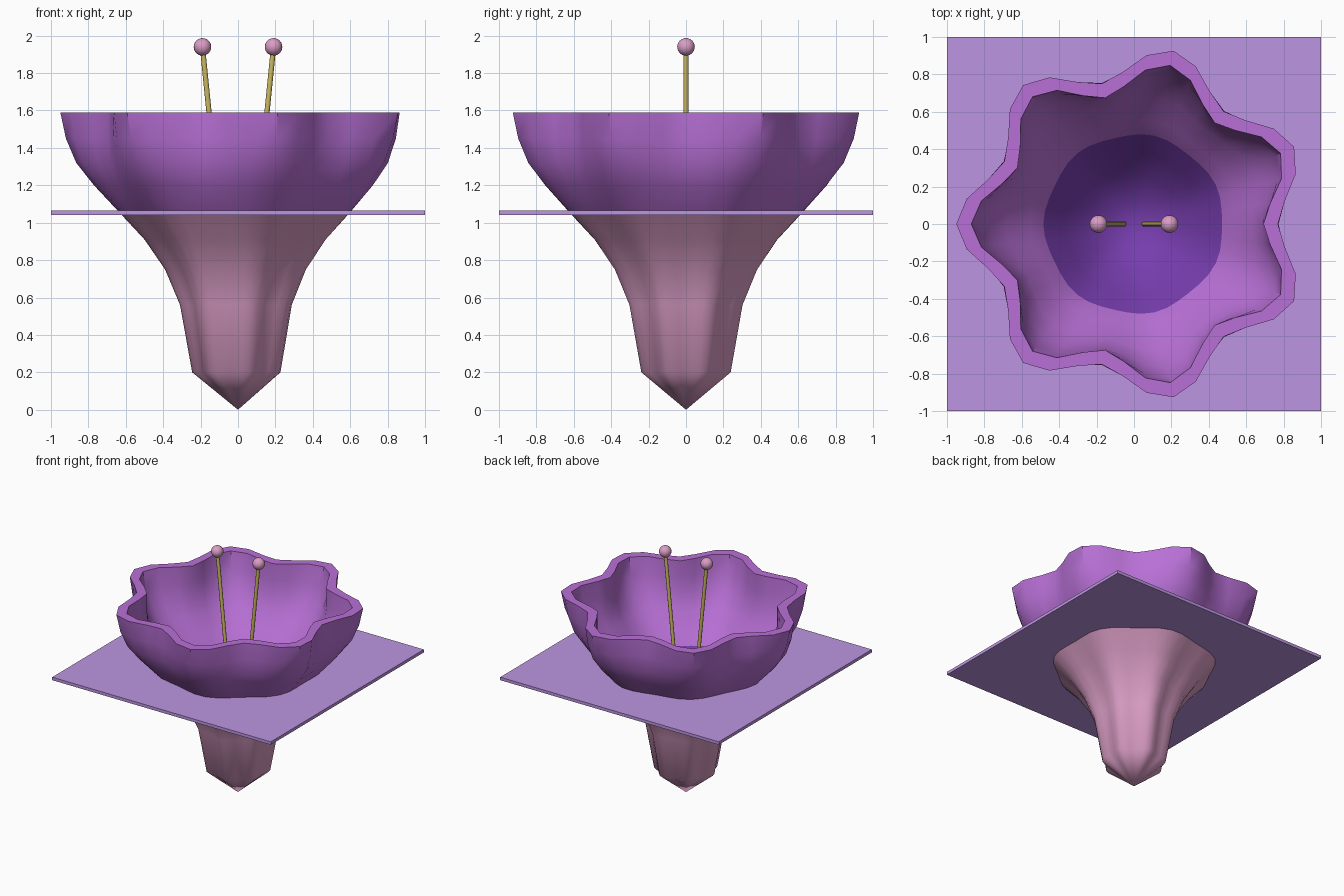
import bpy, bmesh, math
from mathutils import Vector

if "Cube" in bpy.data.objects:
    bpy.data.objects.remove(bpy.data.objects["Cube"])

def srgb(r, g, b):
    f = lambda c: c / 12.92 if c <= 0.04045 else ((c + 0.055) / 1.055) ** 2.4
    return tuple(f(c / 255) for c in (r, g, b)) + (1.0,)

def material(name, rgb):
    m = bpy.data.materials.new(name)
    m.diffuse_color = srgb(*rgb)
    m.use_nodes = True
    m.node_tree.nodes["Principled BSDF"].inputs["Base Color"].default_value = m.diffuse_color
    return m

PURPLE = material("petal purple", (184, 112, 214))
PINK = material("base pink", (218, 157, 197))
VIOLET = material("throat violet", (118, 61, 174))
LAVENDER = material("plate lavender", (188, 149, 225))
YELLOW = material("stamen yellow", (205, 186, 98))

def finish(name, bm, mats, angle=None):
    bmesh.ops.recalc_face_normals(bm, faces=bm.faces)
    me = bpy.data.meshes.new(name)
    bm.to_mesh(me)
    bm.free()
    ob = bpy.data.objects.new(name, me)
    bpy.context.collection.objects.link(ob)
    for m in mats:
        me.materials.append(m)
    if angle:
        bpy.ops.object.select_all(action='DESELECT')
        bpy.context.view_layer.objects.active = ob
        ob.select_set(True)
        bpy.ops.object.shade_smooth_by_angle(angle=math.radians(angle))
    return ob

# Flower cup: (radius at lobe, z, lobe depth, material of the band above this ring)
SEG, LOBES = 42, 7
rings = [
    (0.245, 0.20, 0.12, 1), (0.31, 0.56, 0.12, 1), (0.39, 0.75, 0.10, 1),
    (0.50, 0.91, 0.08, 1), (0.63, 1.05, 0.06, 0), (0.77, 1.20, 0.08, 0),
    (0.865, 1.32, 0.12, 0), (0.92, 1.45, 0.16, 0), (0.95, 1.59, 0.19, 0),
    (0.87, 1.59, 0.205, 0), (0.84, 1.45, 0.175, 0), (0.78, 1.32, 0.13, 0),
    (0.69, 1.20, 0.085, 0), (0.56, 1.07, 0.05, 0), (0.485, 0.99, 0.03, 2),
    (0.38, 0.84, 0.03, 2), (0.26, 0.70, 0.02, 2), (0.13, 0.61, 0.0, 2),
]
bm = bmesh.new()
loops = []
for r, z, depth, _ in rings:
    loop = []
    for i in range(SEG):
        a = 2 * math.pi * i / SEG
        rr = r * (1 - depth * (1 - math.cos(LOBES * (a - math.pi))) / 2)
        loop.append(bm.verts.new((rr * math.cos(a), rr * math.sin(a), z)))
    loops.append(loop)
tip = bm.verts.new((0, 0, 0))
floor = bm.verts.new((0, 0, 0.58))
for i in range(SEG):
    j = (i + 1) % SEG
    bm.faces.new((tip, loops[0][j], loops[0][i])).material_index = 1
    bm.faces.new((floor, loops[-1][i], loops[-1][j])).material_index = 2
    for k in range(len(rings) - 1):
        f = bm.faces.new((loops[k][i], loops[k][j], loops[k + 1][j], loops[k + 1][i]))
        f.material_index = rings[k][3]
finish("flower_cup", bm, [PURPLE, PINK, VIOLET], 40)

# Square plate with a round hole hidden inside the cup wall
N = 40
bm = bmesh.new()
cols = []
for i in range(N):
    a = 2 * math.pi * i / N
    c, s = math.cos(a), math.sin(a)
    o = 1 / max(abs(c), abs(s))
    cols.append([bm.verts.new((c * r, s * r, z))
                 for r, z in ((0.575, 1.04), (o, 1.04), (o, 1.065), (0.575, 1.065))])
for i in range(N):
    p, q = cols[i], cols[(i + 1) % N]
    for k in range(4):
        m = (k + 1) % 4
        bm.faces.new((p[k], p[m], q[m], q[k]))
finish("square_plate", bm, [LAVENDER])

# Two stamens: leaning rod with a ball on top
for side, label in ((-1, "left"), (1, "right")):
    a, b = Vector((side * 0.055, 0, 0.59)), Vector((side * 0.19, 0, 1.94))
    d = b - a
    bm = bmesh.new()
    bmesh.ops.create_cone(bm, cap_ends=True, segments=10, radius1=0.014,
                          radius2=0.014, depth=d.length)
    rod = finish(f"stamen_rod_{label}", bm, [YELLOW], 40)
    rod.location = (a + b) / 2
    rod.rotation_euler = d.to_track_quat('Z', 'Y').to_euler()
    bm = bmesh.new()
    bmesh.ops.create_uvsphere(bm, u_segments=20, v_segments=12, radius=0.047)
    finish(f"stamen_ball_{label}", bm, [PINK], 40).location = b
